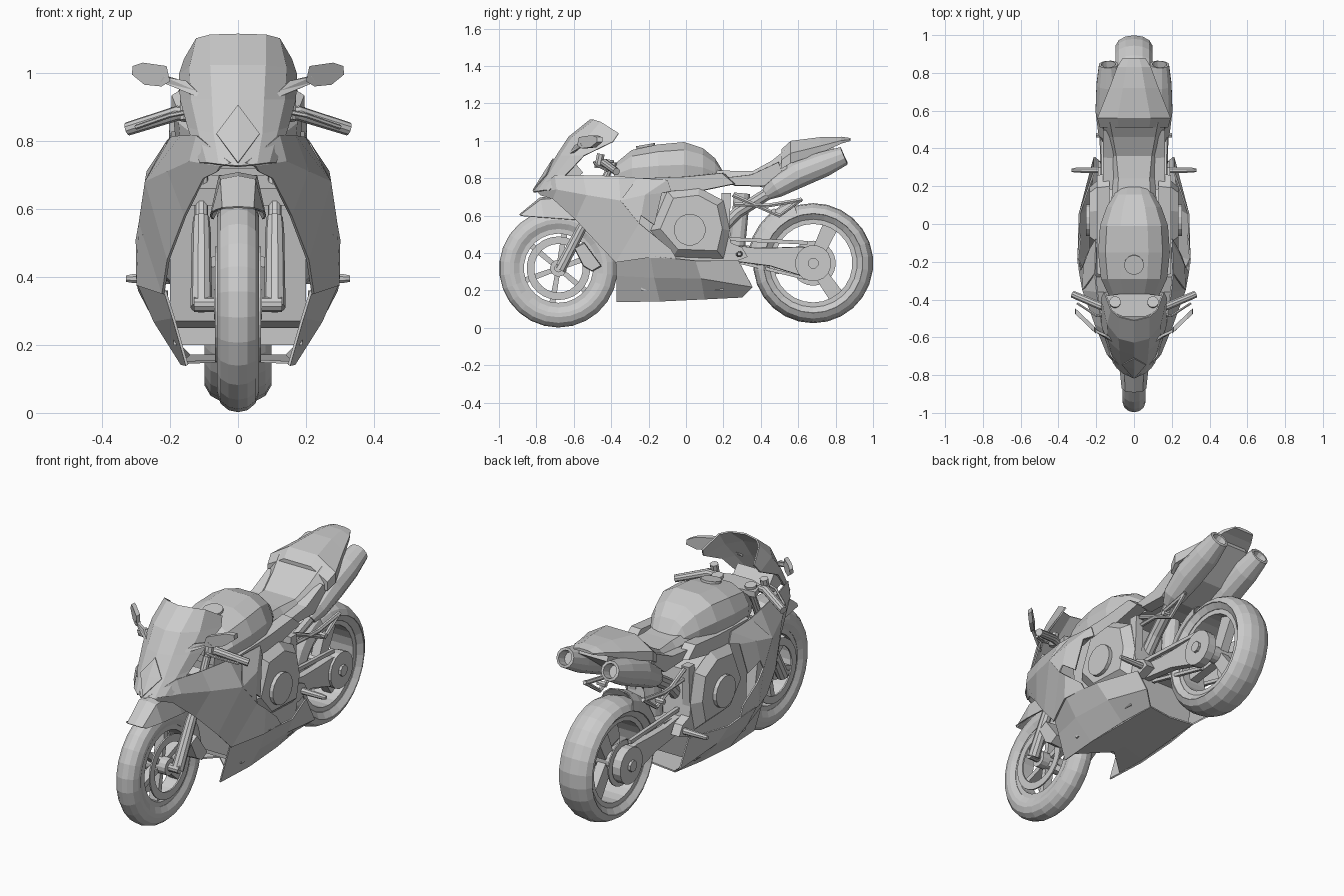
import bpy, bmesh
from math import sin, cos, pi, radians
from mathutils import Vector as V


def make(name, verts, faces, mirror=False, thick=0):
    me = bpy.data.meshes.new(name)
    me.from_pydata([tuple(v) for v in verts], [], faces)
    bm = bmesh.new()
    bm.from_mesh(me)
    bmesh.ops.recalc_face_normals(bm, faces=bm.faces)
    bm.to_mesh(me)
    bm.free()
    ob = bpy.data.objects.new(name, me)
    bpy.context.collection.objects.link(ob)
    if mirror:
        ob.modifiers.new("mirror", 'MIRROR')
    if thick:
        m = ob.modifiers.new("solid", 'SOLIDIFY')
        m.thickness, m.offset = thick, 0
    return ob


def strips(rows, closed=False, loop=False):
    n, k = len(rows[0]), len(rows)
    return [(i * n + j, i * n + (j + 1) % n, (i + 1) % k * n + (j + 1) % n, (i + 1) % k * n + j)
            for i in range(k if loop else k - 1) for j in range(n if closed else n - 1)]


def sheet(name, rows, mirror=True, thick=0.008):
    return make(name, sum(rows, []), strips(rows), mirror, thick)


def loft(name, rings, mirror=False):
    n, k = len(rings[0]), len(rings)
    f = strips(rings, True) + [tuple(range(n)), tuple(range((k - 1) * n, k * n))]
    return make(name, sum(rings, []), f, mirror)


def tube(name, path, r, n=10, mirror=True):
    path = [V(p) for p in path]
    r = r if isinstance(r, (list, tuple)) else [r] * len(path)
    whole = (path[-1] - path[0]).normalized()
    ref = V((0, 0, 1)) if abs(whole.x) > 0.7 else V((1, 0, 0))
    rings = []
    for i, p in enumerate(path):
        d = path[min(i + 1, len(path) - 1)] - path[max(i - 1, 0)]
        if d.dot(whole) <= 1e-4:
            d = whole
        u = d.cross(ref).normalized()
        w = d.cross(u).normalized()
        rings.append([p + r[i] * (u * cos(a) + w * sin(a))
                      for a in [2 * pi * (j + .5) / n for j in range(n)]])
    return loft(name, rings, mirror)


def plate(name, outline, x0, x1, mirror=True, s=1.0):
    cy = sum(p[0] for p in outline) / len(outline)
    cz = sum(p[1] for p in outline) / len(outline)
    return loft(name, [[(x0, y, z) for y, z in outline],
                       [(x1, cy + (y - cy) * s, cz + (z - cz) * s) for y, z in outline]], mirror)


def lathe(name, prof, c, segs=26, mirror=False):
    rows = [[(x, c[0] + r * cos(a), c[1] + r * sin(a)) for x, r in prof]
            for a in [2 * pi * (i + .5) / segs for i in range(segs)]]
    return make(name, sum(rows, []), strips(rows, True, True), mirror)


def ring(name, c, x0, x1, r0, r1, mirror=False):
    return lathe(name, [(x0, r0), (x0, r1), (x1, r1), (x1, r0)], c, 26, mirror)


def disc(name, c, x0, x1, r, n=14, mirror=True):
    return tube(name, [(x0, *c), (x1, *c)], r, n, mirror)


# Wheels: tyre, rim, hub, spokes
F, R = (-.682, .319), (.68, .346)
for tag, c, w, r, ri, angs, sw in (("front", F, .062, .317, .21, range(20, 380, 60), .016),
                                   ("rear", R, .098, .321, .235, (65, 185, 305), .042)):
    half = [(w * .75, ri), (w * .97, ri + .03), (w, r - .055), (w * .82, r - .025), (w * .45, r - .006)]
    lathe(tag + "_tyre", half + [(0, r)] + [(-x, q) for x, q in reversed(half)], c)
    ring(tag + "_rim", c, -w * .72, w * .72, ri - .025, ri + .004)
    disc(tag + "_hub", c, -.07, .07, .045, 14, False)
    for a in angs:
        a = radians(a)
        d, t = V((cos(a), sin(a))), V((-sin(a), cos(a)))
        p = V(c)
        plate(tag + "_spoke", [p + d * .03 - t * sw * .8, p + d * (ri - .01) - t * sw,
                               p + d * (ri - .01) + t * sw, p + d * .03 + t * sw * .8], -.025, .025, False)
ring("brake_disc", F, .06, .068, .13, .17, True)
ring("rear_brake_disc", R, -.095, -.088, .06, .12)

# Front fork, calipers, clamps, fender
tube("fork_lower", [(.108, -.675, .31), (.108, -.56, .53), (.108, -.535, .575)], [.032, .028, .024])
tube("fork_upper", [(.108, -.55, .54), (.108, -.40, .87)], .02)
plate("brake_caliper", [(-.6, .43), (-.545, .46), (-.45, .33), (-.5, .3), (-.55, .33)], .068, .135, s=.92)
tube("front_axle", [(-.13, *F), (.13, *F)], .022, 10, False)
plate("lower_clamp", [(-.54, .66), (-.45, .7), (-.44, .65), (-.53, .61)], -.14, .14, False)
loft("upper_clamp", [[(x, y, z) for x, y in ((-.15, -.38), (-.13, -.46), (-.06, -.49), (.06, -.49),
                     (.13, -.46), (.15, -.38), (.07, -.37), (-.07, -.37))] for z in (.855, .885)])
tube("fork_cap", [(.1, -.415, .88), (.1, -.412, .9)], .03, 12)
sheet("front_fender", [[(0, -.89, .605), (.045, -.885, .602), (.062, -.87, .598)],
                       [(0, -.78, .695), (.05, -.775, .685), (.075, -.76, .59)],
                       [(0, -.62, .705), (.055, -.62, .695), (.08, -.6, .578)],
                       [(0, -.47, .63), (.05, -.47, .615), (.075, -.51, .57)]], thick=.006)

# Handlebars, levers, mirrors
tube("handlebar", [(.13, -.45, .875), (.175, -.435, .882), (.325, -.372, .835)], [.02, .022, .02])
tube("control_lever", [(.15, -.49, .885), (.2, -.485, .875), (.3, -.42, .84)], .007, 6)
tube("reservoir", [(.15, -.47, .86), (.15, -.455, .93)], .022, 8)
make("mirror_stem", [(.1, -.63, .92), (.15, -.59, .975), (.12, -.61, .945), (.215, -.56, .99), (.225, -.55, .975)],
     [(0, 2, 4), (2, 1, 3), (2, 3, 4)], True, .014)
loft("mirror", [[V((x, -.57 + (x - .2) * .95 + o, z)) for x, z in ((.2, .975), (.225, .96), (.275, .965),
     (.312, .995), (.31, 1.02), (.28, 1.03), (.21, 1.02))] for o in (-.012, .018)], True)

# Windscreen with nose and diamond lamp
sheet("windscreen", [
    [(0, -.815, .725), (.055, -.79, .73), (.09, -.76, .735), (.11, -.73, .735)],
    [(0, -.75, .82), (.07, -.73, .82), (.115, -.685, .83), (.145, -.62, .84)],
    [(0, -.69, .92), (.075, -.67, .92), (.135, -.615, .92), (.167, -.545, .92)],
    [(0, -.625, 1.02), (.08, -.605, 1.02), (.14, -.53, 1.015), (.17, -.39, .995)],
    [(0, -.51, 1.112), (.08, -.49, 1.11), (.12, -.455, 1.1), (.155, -.36, 1.04)]])
make("headlamp", [(0, -.71, .905), (.063, -.745, .82), (0, -.818, .735), (0, -.765, .82)],
     [(0, 1, 3), (3, 1, 2)], True, .006)
plate("dash", [(-.68, .82), (-.6, .89), (-.55, .83), (-.6, .79)], -.11, .11, False)

# Upper side fairing
sheet("side_fairing", [
    [(.02, -.805, .735), (.05, -.79, .725), (.06, -.775, .71)],
    [(.12, -.7, .815), (.14, -.69, .74), (.1, -.71, .69)],
    [(.165, -.55, .815), (.205, -.53, .71), (.155, -.59, .58)],
    [(.195, -.36, .81), (.27, -.35, .68), (.205, -.47, .45)],
    [(.205, -.26, .8), (.288, -.25, .56), (.22, -.375, .35)]])
sheet("rear_fairing", [
    [(.288, -.25, .56), (.22, -.375, .35)],
    [(.297, -.19, .51), (.295, -.2, .375)],
    [(.285, -.08, .42), (.29, -.05, .37)]])
sheet("fairing_wing", [
    [(.205, -.26, .8), (.27, -.35, .68), (.288, -.25, .56)],
    [(.2, -.1, .79), (.265, -.22, .71), (.275, -.24, .6)],
    [(.2, -.08, .73), (.23, -.13, .72), (.25, -.17, .55)]])

# Belly pan sides and recessed floor
sheet("belly_pan", [
    [(.215, -.375, .36), (.19, -.372, .28), (.15, -.37, .14)],
    [(.295, -.19, .385), (.245, -.17, .27), (.165, -.14, .143)],
    [(.29, .05, .36), (.24, .08, .265), (.16, .1, .155)],
    [(.21, .28, .36), (.21, .355, .22), (.14, .3, .165)]])
sheet("belly_floor", [[(.155, -.3, .148), (0, -.16, .155)], [(.16, -.12, .151), (0, -.08, .155)],
                      [(.14, .3, .167), (0, .28, .167)]])

# Engine, side covers and frame
plate("engine_block", [(-.24, .2), (.2, .2), (.25, .4), (.2, .68), (-.05, .76), (-.26, .7)], -.19, .19, False)
plate("radiator", [(-.33, .27), (-.28, .25), (-.36, .72), (-.41, .7)], -.2, .2, False)
plate("engine_cover", [(-.1, .73), (.07, .75), (.2, .68), (.235, .52), (.2, .37), (-.07, .38), (-.19, .52)],
      .19, .235, s=.78)
disc("clutch_cover", (.02, .525), .2, .255, .085, 16)
plate("frame_cover", [(-.28, .8), (.0, .81), (.2, .83), (.27, .77), (.1, .735), (-.1, .73)], .13, .195, s=.95)
plate("frame_leg", [(.19, .72), (.24, .72), (.225, .36), (.17, .35)], .14, .185)

# Tank with filler cap
loft("fuel_tank", [[(w * fx, y, .77 + (h - .77) * fz) for fx, fz in
      ((.95, 0), (1, .45), (.8, .8), (.4, .98), (-.4, .98), (-.8, .8), (-1, .45), (-.95, 0))]
      for y, h, w in ((-.385, .875, .13), (-.29, .955, .175), (-.15, .985, .19), (-.01, .998, .18),
                      (.09, .965, .145), (.155, .91, .105), (.2, .835, .08))])
tube("filler_cap", [(0, -.21, .94), (0, -.217, .98)], .052, 16, False)

# Seat, tail, side rails and undertray
loft("seat", [[(w, y, b), (w, y, (b + t) / 2), (w * .75, y, t), (-w * .75, y, t), (-w, y, (b + t) / 2), (-w, y, b)]
     for y, t, b, w in ((.12, .845, .78, .12), (.24, .84, .77, .11), (.36, .84, .77, .125),
                        (.46, .895, .79, .15), (.54, .96, .85, .17))])
loft("tail", [[(w, y, b), (w, y, b + (t - b) * .45), (w * .45, y, t), (-w * .45, y, t),
     (-w, y, b + (t - b) * .45), (-w, y, b)]
     for y, t, b, w in ((.51, .955, .85, .18), (.56, 1.0, .88, .195), (.72, 1.02, .935, .13),
                        (.83, 1.022, .985, .09), (.88, 1.015, 1.0, .06))])
plate("tail_rail", [(.18, .8), (.35, .82), (.5, .89), (.52, .84), (.42, .755), (.26, .76)], .1, .165, s=.95)
plate("undertray", [(.3, .78), (.45, .74), (.62, .8), (.8, .94), (.78, .98), (.55, .9)], -.085, .085, False)

# Exhausts with hollow outlets
tube("exhaust_can", [(.125, .43, .715), (.13, .48, .752), (.13, .60, .822), (.131, .74, .877), (.135, .845, .92),
                     (.135, .846, .9205), (.135, .80, .898)], [.035, .06, .076, .07, .052, .038, .034], 12)
tube("exhaust_pipe", [(.08, .16, .5), (.09, .28, .62), (.12, .44, .72)], .034, 10)
tube("hanger_strut", [(.165, .25, .71), (.17, .5, .6), (.175, .62, .69)], .012, 6)
tube("hanger_brace", [(.165, .26, .66), (.17, .44, .655), (.175, .62, .685)], .012, 6)
tube("passenger_peg", [(.15, .47, .625), (.2, .47, .625)], .014, 6)

# Swingarm, shock, hugger, chain
plate("swingarm", [(.2, .45), (.36, .43), (.48, .43), (.62, .435), (.72, .42), (.74, .3), (.64, .27),
                   (.45, .33), (.22, .36)], .1, .135, s=.96)
plate("swingarm_bridge", [(.22, .44), (.34, .44), (.34, .37), (.22, .37)], -.11, .11, False)
disc("axle_plate", R, .1, .148, .097, 16)
disc("axle_nut", R, .14, .162, .03, 8)
tube("chain_guard", [(.115, .23, .475), (.115, .65, .455)], .014, 4)
tube("chain_run", [(.08, .25, .36), (.08, .64, .265)], .012, 4)
tube("shock", [(0, .27, .4), (0, .3, .72)], .045, 12, False)
sheet("hugger", [[(x, R[0] - q * sin(radians(a)), R[1] + q * cos(radians(a)))
                  for x, q in ((0, .35), (.055, .342), (.085, .315), (.098, .265))]
                 for a in range(18, 79, 12)], thick=.006)

# Rider pegs and hangers
plate("peg_hanger", [(.2, .47), (.3, .43), (.33, .38), (.25, .35), (.2, .38)], .14, .19)
tube("rider_peg", [(.18, .285, .395), (.31, .285, .395), (.33, .285, .395)], [.018, .014, .01], 8)
